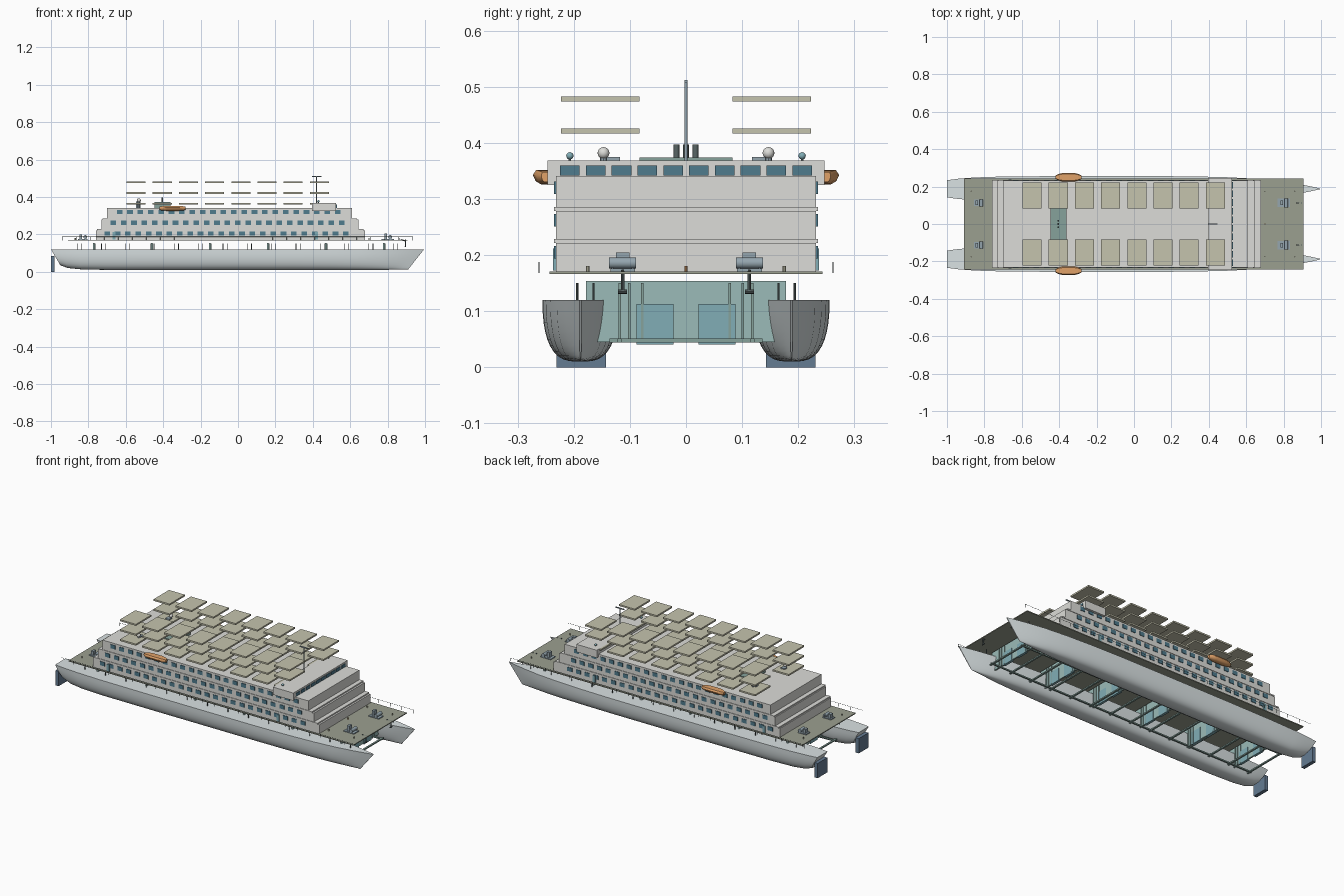
import bpy, bmesh
from math import sin, cos, pi
from mathutils import Matrix, Vector

if "Cube" in bpy.data.objects:
    bpy.data.objects.remove(bpy.data.objects["Cube"])

def mat(name, r, g, b):
    m = bpy.data.materials.new(name)
    m.diffuse_color = (r, g, b, 1)
    m.use_nodes = True
    m.node_tree.nodes["Principled BSDF"].inputs["Base Color"].default_value = m.diffuse_color
    return m

HULL = mat("hull_grey", .70, .76, .77)
WALL = mat("wall", .72, .72, .69)
GLASS = mat("glass", .08, .20, .27)
OLIVE = mat("deck_olive", .33, .35, .28)
PANEL = mat("panel_khaki", .56, .55, .42)
TEAL = mat("teal", .33, .50, .48)
BLUE = mat("blue_teal", .22, .42, .47)
NAVY = mat("navy", .13, .20, .29)
STEEL = mat("steel", .30, .38, .43)
DARK = mat("dark", .10, .13, .13)
GREEN = mat("green", .24, .36, .33)
ORANGE = mat("orange", .75, .36, .14)

def finish(name, bm, material, smooth=False):
    bmesh.ops.recalc_face_normals(bm, faces=bm.faces)
    me = bpy.data.meshes.new(name)
    bm.to_mesh(me)
    bm.free()
    ob = bpy.data.objects.new(name, me)
    bpy.context.collection.objects.link(ob)
    me.materials.append(material)
    if smooth:
        bpy.ops.object.select_all(action='DESELECT')
        bpy.context.view_layer.objects.active = ob
        ob.select_set(True)
        bpy.ops.object.shade_smooth_by_angle(angle=.7)
    return ob

def boxes(name, spans, material):
    """One object out of boxes given as (x0, x1, y0, y1, z0, z1)."""
    bm = bmesh.new()
    for x0, x1, y0, y1, z0, z1 in spans:
        m = Matrix.Translation(((x0+x1)/2, (y0+y1)/2, (z0+z1)/2)) @ \
            Matrix.Diagonal((x1-x0, y1-y0, z1-z0, 1))
        bmesh.ops.create_cube(bm, size=1, matrix=m)
    return finish(name, bm, material)

def rods(name, ends, r, material, n=8):
    """One object out of cylinders given as (start, end)."""
    bm = bmesh.new()
    for a, b in ends:
        a, b = Vector(a), Vector(b)
        d = b - a
        m = Matrix.Translation((a+b)/2) @ d.to_track_quat('Z', 'Y').to_matrix().to_4x4()
        bmesh.ops.create_cone(bm, cap_ends=True, segments=n, radius1=r, radius2=r,
                              depth=d.length, matrix=m)
    return finish(name, bm, material, True)

def balls(name, centres, r, material):
    bm = bmesh.new()
    for c in centres:
        bmesh.ops.create_uvsphere(bm, u_segments=16, v_segments=10, radius=r,
                                  matrix=Matrix.Translation(c))
    return finish(name, bm, material, True)

def loft(name, rings, material):
    bm = bmesh.new()
    vs = [[bm.verts.new(p) for p in ring] for ring in rings]
    n = len(vs[0])
    for a, b in zip(vs, vs[1:]):
        for i in range(n):
            bm.faces.new((a[i], a[(i+1) % n], b[(i+1) % n], b[i]))
    bm.faces.new(vs[0])
    bm.faces.new(vs[-1])
    return finish(name, bm, material, True)

# twin hulls: (x at deck, half width, depth, x shift at keel)
STATIONS = [(-1, .046, .085, .05), (-.94, .054, .10, .03), (-.85, .061, .107, .01),
            (-.7, .066, .11, 0), (-.4, .068, .11, 0), (0, .068, .11, 0),
            (.3, .067, .11, 0), (.5, .062, .11, -.01), (.65, .054, .11, -.025),
            (.78, .042, .11, -.045), (.88, .026, .109, -.065),
            (.95, .012, .108, -.078), (.995, .002, .107, -.085)]
def hull_ring(x, w, d, sh, cy):
    pts = []
    for i in range(21):
        a = pi * i / 20
        c, s = cos(a), max(sin(a), 0)
        y = w * abs(c)**.65 * (1 if c > 0 else -1)
        f = s**.85
        pts.append((x + sh*f, cy + y, .12 - d*f))
    return pts
for side, sgn in (("left", 1), ("right", -1)):
    loft(side + "_hull", [hull_ring(*s, sgn*.188) for s in STATIONS], HULL)
    # lifeboat
    rings = []
    for x, k in ((-.42, .35), (-.405, .75), (-.38, 1), (-.32, 1), (-.295, .75), (-.28, .35)):
        prof = [(-.017, .012), (-.023, .003), (-.018, -.008), (-.008, -.014), (.008, -.014),
                (.018, -.008), (.023, .003), (.017, .012)]
        rings.append([(x, sgn*.25 + p*k, .340 + q*(.5+.5*k)) for p, q in prof])
    loft(side + "_lifeboat", rings, ORANGE)
S = (1, -1)

# stern rudder blocks
boxes("rudders", [(-1, -.98, s*.187-.044, s*.187+.044, 0, .085) for s in S], NAVY)

# main deck
boxes("main_deck", [(-.91, .905, -.243, .243, .166, .171)], OLIVE)

# cabin tiers, ledges and windows
TIERS = [(-.76, .68, .171, .222, -.70), (-.73, .645, .229, .279, -.667),
         (-.70, .61, .286, .341, -.633)]
boxes("cabin_tiers", [(a, b, -.232, .232, z0, z1) for a, b, z0, z1, _ in TIERS], WALL)
boxes("tier_ledges", [(-.755, .67, -.235, .235, .222, .229),
                      (-.725, .635, -.235, .235, .279, .286)], WALL)
wins = []
for k, (a, b, z0, z1, wx) in enumerate(TIERS):
    zc = (.205, .262, .320)[k]
    for i in range(24 - k):
        x = wx + .0555*i
        for s in S:
            wins.append((x-.015, x+.015, s*.232-.003, s*.232+.003, zc-.011, zc+.011))
boxes("cabin_windows", wins, GLASS)
boxes("side_doors", [(x-.008, x+.008, s*.234-.003, s*.234+.003, .173, .212)
                     for x in (-.662, .42) for s in S], BLUE)

# bridge with wings
boxes("bridge", [(.395, .525, -.247, .247, .325, .369)], WALL)
boxes("bridge_windows", [(.522, .528, y-.0175, y+.0175, .342, .360)
                         for y in [-.207 + .046*i for i in range(10)]], GLASS)

# mast and crossbar
rods("mast", [((.42, 0, .365), (.42, 0, .51))], .003, STEEL, 10)
boxes("mast_crossbar", [(.395, .447, -.003, .003, .507, .512)], STEEL)

# domes and small lamps on the roof
balls("radar_domes", [(-.53, s*.147, .382) for s in S], .0105, WALL)
rods("dome_stands", [((-.53, s*.147, .34), (-.53, s*.147, .376)) for s in S], .006, STEEL)
boxes("roof_vents", [(-.545, -.52, s*.13-.012, s*.13+.012, .341, .375) for s in S], STEEL)
balls("bridge_lamps", [(.43, s*.207, .377) for s in S], .0065, BLUE)
rods("lamp_stands", [((.43, s*.207, .368), (.43, s*.207, .374)) for s in S], .002, STEEL)

# funnel base and exhausts
boxes("funnel_base", [(-.447, -.362, -.083, .083, .341, .374)], GREEN)
rods("exhaust_pipes", [((-.405, y, .37), (-.405, y, .397)) for y in (-.017, 0, .017)],
     .005, DARK, 12)

# three floating layers of roof panels
boxes("roof_panels", [(x-.051, x+.051, s*.153-.07, s*.153+.07, z, z+.009)
                      for x in [-.545 + .14*i for i in range(8)]
                      for s in S for z in (.360, .417, .474)], PANEL)

# frame between the hulls: bulkheads, door panels, beams, stringers
XB = [.78 - .31*i for i in range(6)]
boxes("bulkheads", [(x-.004, x+.004, -.178, .178, .045, .154) for x in XB], TEAL)
boxes("bulkhead_panels", [(x-.007, x+.007, s*.055-.033, s*.055+.033, .041, .113)
                          for x in XB for s in S], BLUE)
boxes("bulkhead_ribs", [(x-.006, x+.008, s*y-.002, s*y+.002, .045, .150)
                        for x in XB for s in S for y in (.078, .101, .118)], GREEN)
XS = [-.86 + .13*i for i in range(14)]
boxes("cross_beams", [(x-.005, x+.005, -.136, .136, .044, .051) for x in XS], GREEN)
boxes("stringers", [(-.87, .84, s*.118-.004, s*.118+.004, .044, .051) for s in S], GREEN)

# posts standing on the hulls
rods("hull_posts", [((x + j*.022, s*y, .115), (x + j*.022, s*y, .150))
                    for x in XS for s in S for j, y in enumerate((.165, .194))], .002, DARK, 6)

# winches at bow and stern
base, drum, head, chain = [], [], [], []
for x, k in ((.80, 1), (-.83, .8)):
    for s in S:
        y = s*.113
        base += [(x-.033*k, x+.033*k, y-.022*k, y+.022*k, .171, .176)]
        head += [(x-.018, x-.004, y-.012, y+.012, .176, .171+.034*k)]
        head += [(x+.012, x+.02, y+t*.018-.002, y+t*.018+.002, .176, .19) for t in S]
        drum += [((x+.014, y-.024*k, .186), (x+.014, y+.024*k, .186))]
        if k == 1:
            chain += [((.895, y, .135), (.895, y, .172)), ((.87, y, .172), (.895, y, .165))]
boxes("winch_bases", base, STEEL)
boxes("winch_heads", head, STEEL)
rods("winch_drums", drum, .010, STEEL, 14)
rods("anchor_shanks", chain, .003, DARK)
rods("anchor_flukes", [((.895, s*.113-.008, .135), (.895, s*.113+.008, .135)) for s in S],
     .004, DARK)

# deck bollards
rods("bollards", [((x, s*.175, .17), (x, s*.175, .181)) for x in (.70, .86, -.87) for s in S],
     .003, PANEL)
rods("deck_light", [((.70, 0, .17), (.70, 0, .181))], .003, ORANGE)

# side railings
rods("railings", [((-.94, s*.262, .187), (.935, s*.262, .187)) for s in S], .0008, DARK, 5)
rods("railing_posts", [((-.94 + .075*i, s*.262, .168), (-.94 + .075*i, s*.262, .187))
                       for i in range(26) for s in S], .0009, DARK, 5)
